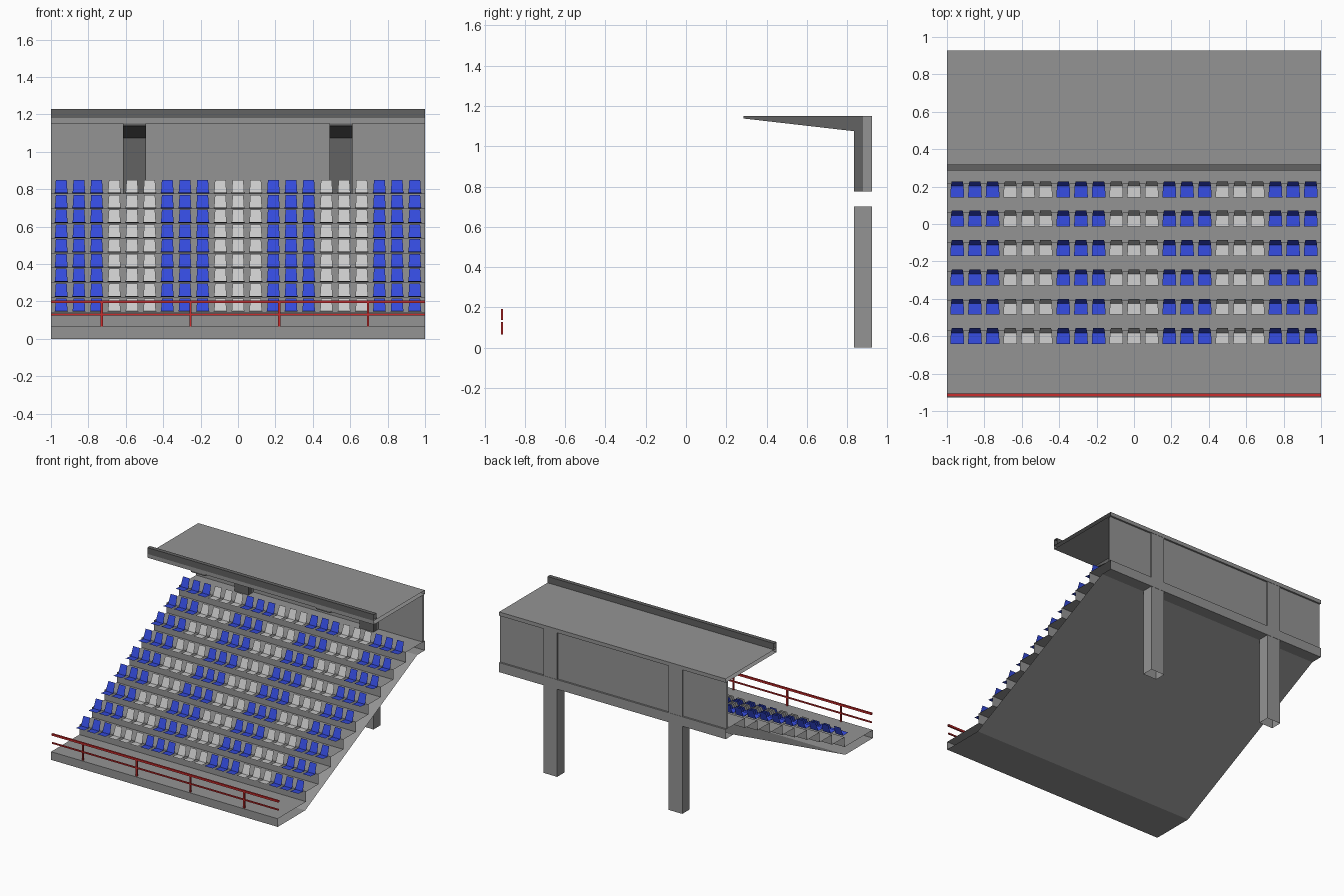
import bpy, bmesh

if "Cube" in bpy.data.objects:
    bpy.data.objects.remove(bpy.data.objects["Cube"])

RISERS, RISE, RUN = 9, 0.079, 0.157
Y0, DECK = -0.57, 0.065          # first riser position, front deck height


def material(name, rgb):
    m = bpy.data.materials.new(name)
    m.diffuse_color = (*rgb, 1)
    m.use_nodes = True
    m.node_tree.nodes["Principled BSDF"].inputs["Base Color"].default_value = m.diffuse_color
    return m


concrete = material("concrete_grey", (0.296, 0.296, 0.296))
dark = material("dark_steel", (0.122, 0.122, 0.122))
blue = material("seat_blue", (0.035, 0.07, 0.72))
white = material("seat_white", (0.57, 0.57, 0.57))
red = material("rail_red", (0.6, 0.025, 0.025))


def finish(name, bm, mat):
    me = bpy.data.meshes.new(name)
    bm.to_mesh(me)
    bm.free()
    me.materials.append(mat)
    ob = bpy.data.objects.new(name, me)
    bpy.context.collection.objects.link(ob)
    return ob


def loft(bm, rings, caps):
    """Skin two closed rings of points; caps closes both ends."""
    a, b = [[bm.verts.new(p) for p in r] for r in rings]
    n = len(a)
    for i in range(n):
        j = (i + 1) % n
        bm.faces.new((a[i], a[j], b[j], b[i]))
    if caps:
        bm.faces.new(a)
        bm.faces.new(b)
    bmesh.ops.recalc_face_normals(bm, faces=bm.faces)


def prism(name, profile, x0=-1, x1=1, caps=False, mat=concrete):
    """Extrude a (y, z) profile along x."""
    bm = bmesh.new()
    loft(bm, [[(x, y, z) for y, z in profile] for x in (x0, x1)], caps)
    return finish(name, bm, mat)


def rect(y0, y1, z0, z1):
    return [(y0, z0), (y1, z0), (y1, z1), (y0, z1)]


def post(name, x0, x1, y0, y1, z0, z1, mat=concrete):
    """Open-ended vertical square tube."""
    bm = bmesh.new()
    loft(bm, [[(x0, y0, z), (x1, y0, z), (x1, y1, z), (x0, y1, z)]
              for z in (z0, z1)], False)
    return finish(name, bm, mat)


# Stepped terrace with sloping underside, open at both ends
steps = [(-0.927, 0), (-0.927, DECK)]
for i in range(RISERS):
    y, z = Y0 + RUN * i, DECK + RISE * i
    steps += [(y, z), (y, z + RISE)]
top = DECK + RISE * RISERS
steps += [(0.927, top), (0.927, 0.70), (0.83, 0.70), (-0.58, 0)]
prism("terrace", steps)

# Rear wall, roof slab and dark front upstand
prism("rear_wall", rect(0.90, 0.913, top, 1.15))
prism("roof", rect(0.285, 0.927, 1.15, 1.18))
prism("roof_upstand", rect(0.285, 0.318, 1.18, 1.23), mat=dark)

# Columns, with dark cantilever roof brackets on their inner side
bracket = [(0.835, top), (0.88, top), (0.88, 1.15),
           (0.286, 1.15), (0.286, 1.138), (0.835, 1.075)]
for side, cx in (("left", -0.554), ("right", 0.55)):
    x0, x1 = cx - 0.061, cx + 0.061
    post(side + "_lower_column", x0, x1, 0.835, 0.925, 0, 0.70)
    post(side + "_upper_column", x0, x1, 0.88, 0.925, top, 1.15)
    prism(side + "_roof_bracket", bracket, x0, x1, True, dark)

# Front railing
prism("upper_rail", rect(-0.921, -0.907, 0.191, 0.206), mat=red)
prism("lower_rail", rect(-0.919, -0.909, 0.126, 0.136), mat=red)
for i in range(4):
    x = -0.728 + 0.4745 * i
    for z0, z1 in ((DECK, 0.126), (0.136, 0.191)):
        post("rail_post", x - 0.006, x + 0.006, -0.92, -0.908, z0, z1, red)

# Thin sheet seats on the risers: (y, z, half width) from lip to back top
SEAT = [(-0.072, 0.006, 0.037), (-0.012, 0.001, 0.034), (0.013, 0.073, 0.029)]


def add_seat(bm, x, y, z):
    rows = [[bm.verts.new((x + s * w, y + sy, z + sz)) for s in (-1, 1)]
            for sy, sz, w in SEAT]
    for a, b in zip(rows, rows[1:]):
        bm.faces.new((a[0], a[1], b[1], b[0]))


for name, mat, parity in (("blue_seats", blue, 0), ("white_seats", white, 1)):
    bm = bmesh.new()
    for row in range(RISERS):
        for col in range(21):
            if (col // 3) % 2 == parity:
                add_seat(bm, (col - 10) * 0.0945, Y0 + RUN * row,
                         DECK + RISE * (row + 1))
    finish(name, bm, mat)
